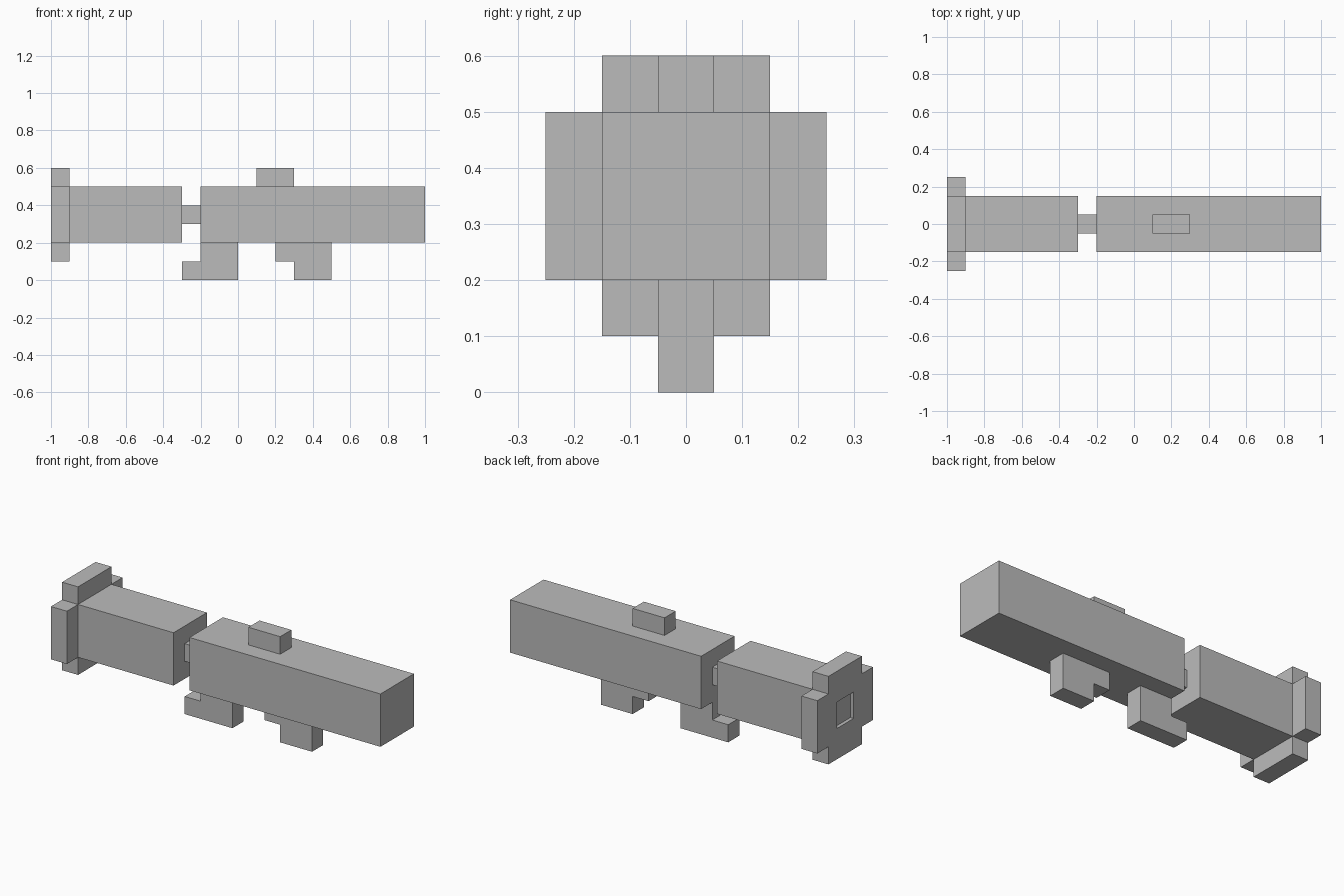
import bpy
import bmesh
from mathutils import Vector

cube = bpy.data.objects.get("Cube")
if cube:
    bpy.data.objects.remove(cube, do_unlink=True)

grey = bpy.data.materials.new("mid grey")
grey.use_nodes = True
COLOUR = (0.5, 0.5, 0.5, 1)
grey.diffuse_color = COLOUR
grey.node_tree.nodes["Principled BSDF"].inputs["Base Color"].default_value = COLOUR


def prism(name, points, vector):
    """Extrude a closed flat outline along a vector."""
    bm = bmesh.new()
    face = bm.faces.new([bm.verts.new(p) for p in points])
    new = bmesh.ops.extrude_face_region(bm, geom=[face])["geom"]
    verts = [v for v in new if isinstance(v, bmesh.types.BMVert)]
    bmesh.ops.translate(bm, verts=verts, vec=Vector(vector))
    bmesh.ops.recalc_face_normals(bm, faces=bm.faces)
    mesh = bpy.data.meshes.new(name)
    bm.to_mesh(mesh)
    bm.free()
    mesh.materials.append(grey)
    obj = bpy.data.objects.new(name, mesh)
    bpy.context.collection.objects.link(obj)
    return obj


def side_profile(name, outline, half_width):
    """Outline in x and z, centred across y."""
    points = [(x, -half_width, z) for x, z in outline]
    return prism(name, points, (0, 2 * half_width, 0))


def block(name, x0, x1, z0, z1, half_width):
    return side_profile(name, [(x0, z0), (x1, z0), (x1, z1), (x0, z1)], half_width)


# Main bodies, the neck between them and the top block
block("rear_body", -0.2, 1, 0.2, 0.5, 0.15)
block("front_barrel", -0.9, -0.3, 0.2, 0.5, 0.15)
block("neck", -0.3, -0.2, 0.3, 0.4, 0.05)
block("top_block", 0.1, 0.3, 0.5, 0.6, 0.05)

# Stepped parts underneath
side_profile("front_grip", [(-0.3, 0), (0, 0), (0, 0.2), (-0.2, 0.2),
                            (-0.2, 0.1), (-0.3, 0.1)], 0.05)
side_profile("rear_grip", [(0.3, 0), (0.5, 0), (0.5, 0.2), (0.2, 0.2),
                           (0.2, 0.1), (0.3, 0.1)], 0.05)

# Cross-shaped end flange
MID = 0.35
outer, inner = 0.25, 0.15
quarter = [(outer, inner), (inner, inner), (inner, outer)]
cross = []
for _ in range(4):
    cross += quarter
    quarter = [(-z, y) for y, z in quarter]
flange = prism("end_flange", [(-1, y, MID + z) for y, z in cross], (0.1, 0, 0))

# Shallow square recess in the flange
cutter = block("recess_cutter", -1.05, -0.98, MID - 0.075, MID + 0.075, 0.075)
cutter.hide_render = True
cutter.hide_viewport = True
cut = flange.modifiers.new("recess", "BOOLEAN")
cut.operation = "DIFFERENCE"
cut.solver = "EXACT"
cut.object = cutter
